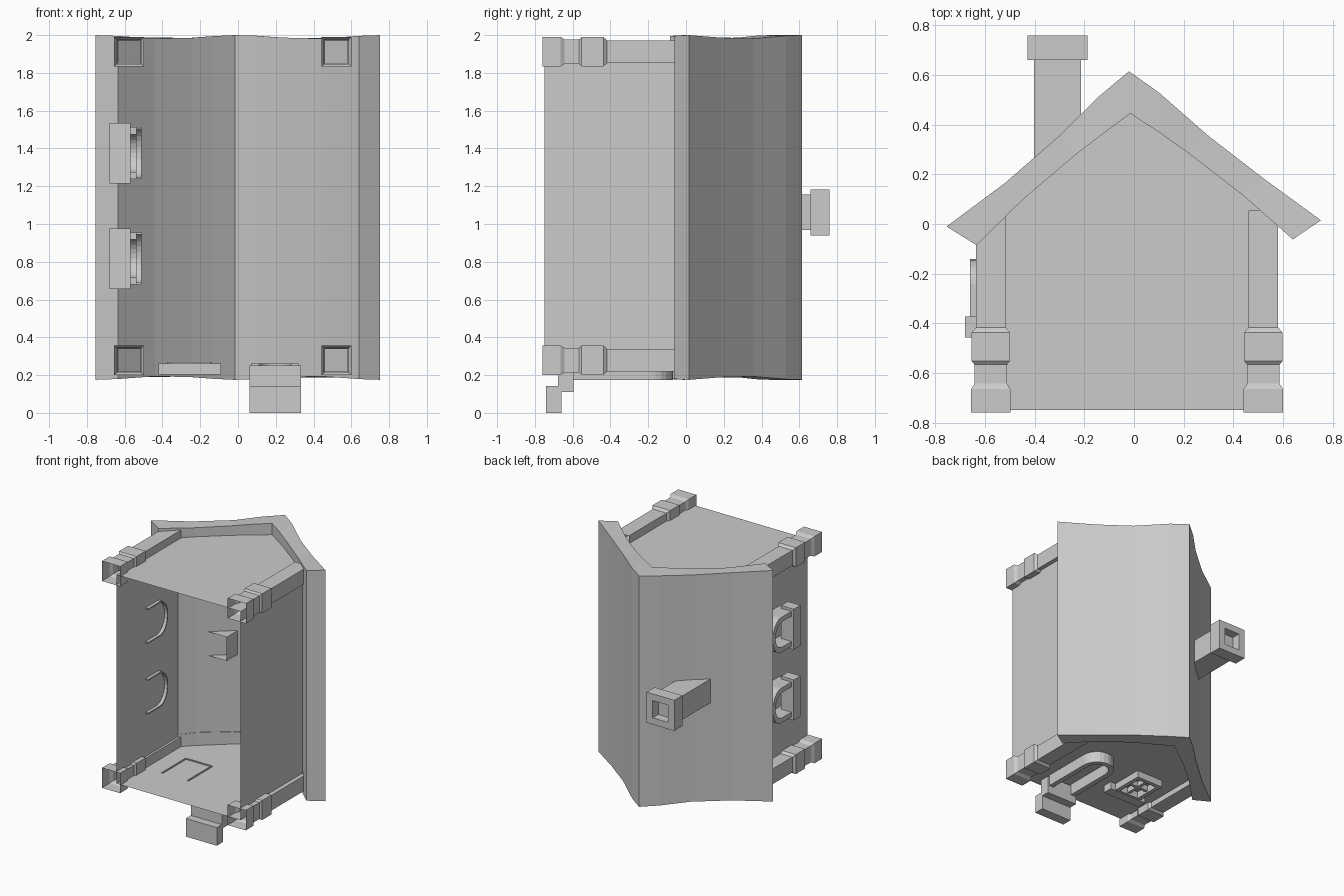
import bpy, bmesh, math

if "Cube" in bpy.data.objects:
    bpy.data.objects.remove(bpy.data.objects["Cube"])


def make(name, verts, faces):
    me = bpy.data.meshes.new(name)
    me.from_pydata(verts, [], faces)
    bm = bmesh.new()
    bm.from_mesh(me)
    bmesh.ops.recalc_face_normals(bm, faces=bm.faces)
    bm.to_mesh(me)
    bm.free()
    ob = bpy.data.objects.new(name, me)
    bpy.context.collection.objects.link(ob)
    return ob


def box(name, x, y, z):
    v = [(a, b, c) for a in x for b in y for c in z]
    return make(name, v, [(0, 1, 3, 2), (4, 6, 7, 5), (0, 4, 5, 1), (2, 3, 7, 6), (0, 2, 6, 4), (1, 5, 7, 3)])


def band(name, outer, inner, lo, hi, place):
    """Closed strip between two equally long lines, extruded lo..hi (functions of the 2D point)."""
    n, v, f = len(outer), [], []
    for o, i in zip(outer, inner):
        v += [place(*o, lo(*o)), place(*o, hi(*o)), place(*i, hi(*i)), place(*i, lo(*i))]
    for k in range(n - 1):
        for j in range(4):
            a, b = k * 4 + j, k * 4 + (j + 1) % 4
            f.append((a, b, b + 4, a + 4))
    f += [(0, 1, 2, 3), tuple(range(4 * n - 4, 4 * n))]
    return make(name, v, f)


def square_tube(name, cx, cz, rings, caps=False):
    """Square rings (y, half size) stacked along y."""
    v, f = [], []
    for y, h in rings:
        v += [(cx + a * h, y, cz + b * h) for a, b in ((-1, -1), (1, -1), (1, 1), (-1, 1))]
    for k in range(len(rings) - 1):
        for j in range(4):
            a, b = k * 4 + j, k * 4 + (j + 1) % 4
            f.append((a, b, b + 4, a + 4))
    if caps:
        f.append(tuple(range(len(v) - 4, len(v))))
    return make(name, v, f)


def arch(c, half, y0, y1, rise, n=12):
    pts = [(c - half, y0)]
    for k in range(n + 1):
        t = math.pi * (1 - k / n)
        pts.append((c + half * math.cos(t), y1 - rise + rise * math.sin(t)))
    return pts + [(c + half, y0)]


def square_arch(c, half, y0, y1):
    return [(c - half, y0), (c - half, y1), (c + half, y1), (c + half, y0)]


def const(v):
    return lambda a, b: v


def on_front(a, b, d):
    return (a, b, d)


def on_side(a, b, d):
    return (d, b, a)


# roof: slab with gently waved ends, and a slightly deeper board under each end
outer = [(-.755, -.01), (-.52, .165), (-.29, .365), (-.14, .515), (-.02, .615),
         (.1, .53), (.3, .355), (.52, .185), (.753, .015)]
inner = [(-.635, -.085), (-.44, .105), (-.24, .275), (-.13, .36), (-.015, .445),
         (.1, .37), (.22, .285), (.44, .115), (.64, -.062)]
raised = [inner[0]] + [(x, y + .006) for x, y in inner[1:-1]] + [inner[-1]]


def wave(x):
    return .02 * math.sin(math.pi * x / .75) ** 2


def front_end(x, y):
    return .175 + wave(x)


def back_end(x, y):
    return 2 - wave(x)


band("roof", outer, raised, front_end, back_end, on_front)
band("front_roof_board", raised, inner, front_end, lambda x, y: .345 + wave(x), on_front)
band("back_roof_board", raised, inner, lambda x, y: 1.845 + wave(x), back_end, on_front)

# walls: thin shell, open at the bottom of the house
L, R, B = -.535, .547, -.749
section = [(L, B), (L, .04), (-.02, .47), (R, .05), (R, B)]
zf, zb = .262, 1.91
verts = [(x, y, z) for z in (zf, zb) for x, y in section]
make("walls", verts, [(0, 1, 2, 3, 4), (9, 8, 7, 6, 5), (0, 5, 6, 1), (4, 3, 8, 9)])

# hollow corner posts with moulded feet
rings = [(-.76, .079), (-.665, .079), (-.643, .065), (-.567, .065), (-.552, .077),
         (-.437, .077), (-.417, .06), (.055, .06)]
for side, cx in (("left", -.577), ("right", .521)):
    for end, cz in (("front", .279), ("back", 1.912)):
        square_tube(f"{end}_{side}_post", cx, cz, rings)

# chimney: open shaft through the roof, cap with a recess
square_tube("chimney_shaft", -.308, 1.061, [(.165, .094), (.67, .094)])
square_tube("chimney_cap", -.309, 1.061,
            [(.66, .094), (.66, .121), (.76, .121), (.76, .068), (.69, .068)], caps=True)

# door arch and steps
band("door_frame", arch(.195, .125, -.6, -.07, .125), arch(.195, .085, -.6, -.11, .085),
     const(.173), const(.261), on_front)
box("upper_step", (.062, .333), (-.677, -.595), (.11, .25))
box("lower_step", (.062, .333), (-.74, -.66), (0, .143))

# front window: square frame, glazing bars and sill
wx, w0, w1 = -.255, -.42, -.12
band("front_window_frame", square_arch(wx, .118, w0, w1), square_arch(wx, .085, w0, w1 - .033),
     const(.207), const(.261), on_front)
band("front_window_lining", square_arch(wx, .118, w0, w1), square_arch(wx, .108, w0, w1 - .01),
     const(.215), const(.27), on_front)
box("front_window_upright_bar", (wx - .012, wx + .012), (w0, w1 - .02), (.22, .261))
box("front_window_cross_bar", (wx - .1, wx + .1), (-.272, -.248), (.22, .261))
box("front_window_lower_rail", (wx - .1, wx + .1), (-.42, -.365), (.208, .261))
box("front_window_sill", (-.42, -.09), (-.455, -.375), (.203, .261))

# side windows: rounded frames with a thin lining showing inside, and sills
for k, cz in enumerate((.817, 1.375)):
    band(f"side_window_frame_{k + 1}", arch(cz, .138, -.42, -.142, .1), arch(cz, .1, -.42, -.175, .08),
         const(-.66), const(L - .002), on_side)
    band(f"side_window_lining_{k + 1}", arch(cz, .138, -.39, -.142, .1), arch(cz, .128, -.39, -.152, .095),
         const(-.65), const(-.51), on_side)
    box(f"side_window_sill_{k + 1}", (-.68, L - .035), (-.457, -.373), (cz - .16, cz + .16))
